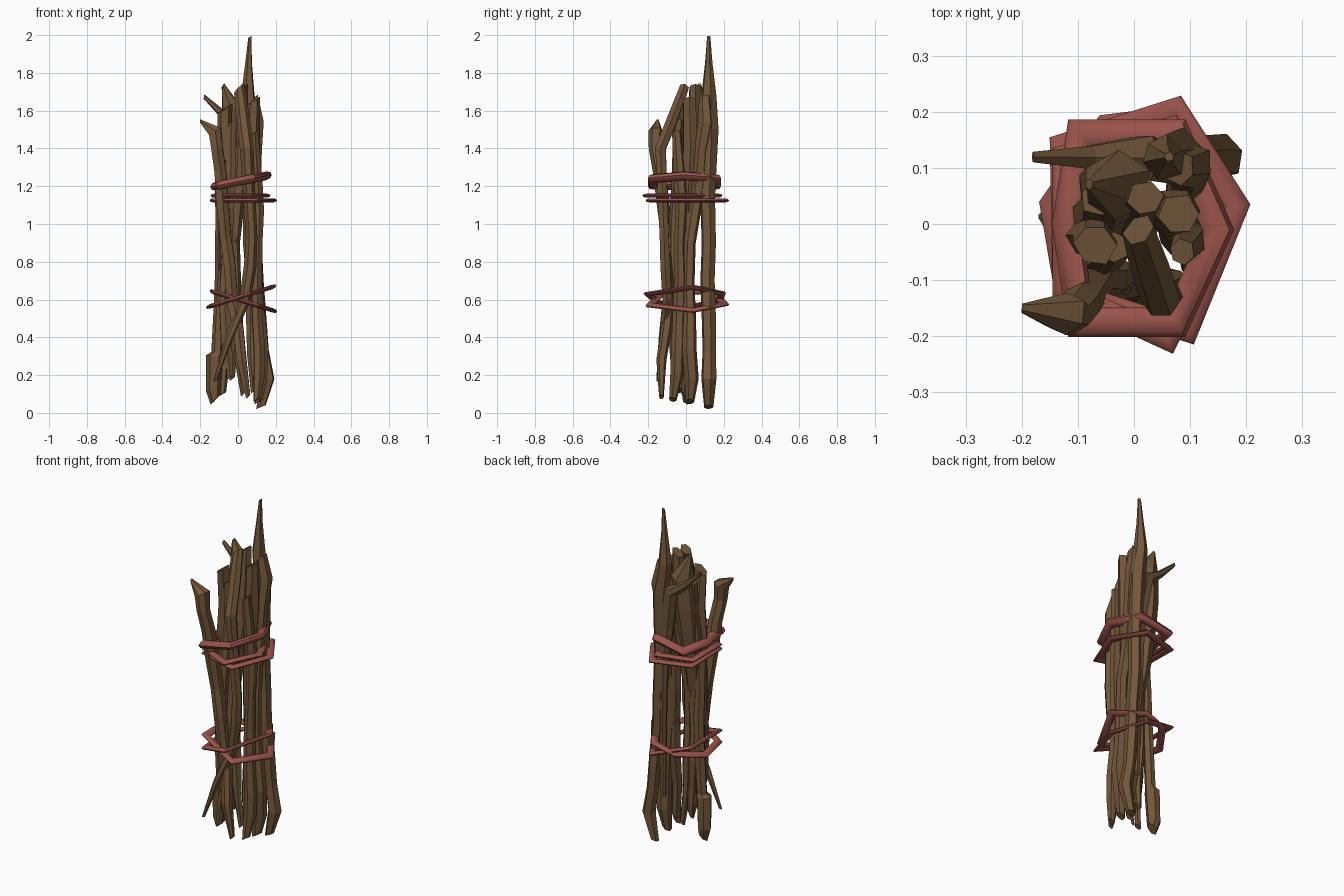
import bpy
import bmesh
import math
import random
from mathutils import Vector

cube = bpy.data.objects.get("Cube")
if cube:
    bpy.data.objects.remove(cube, do_unlink=True)

random.seed(7)
SIDES = 6


def make_material(name, color):
    mat = bpy.data.materials.new(name)
    mat.use_nodes = True
    mat.diffuse_color = color
    mat.node_tree.nodes["Principled BSDF"].inputs["Base Color"].default_value = color
    return mat


wood = make_material("brown wood", (0.17, 0.095, 0.043, 1))
cord = make_material("red cord", (0.32, 0.087, 0.07, 1))


def bridge(bm, low, high):
    for k in range(len(low)):
        n = (k + 1) % len(low)
        bm.faces.new((low[k], low[n], high[n], high[k]))


def add_object(name, bm, mat):
    bmesh.ops.recalc_face_normals(bm, faces=bm.faces[:])
    mesh = bpy.data.meshes.new(name)
    bm.to_mesh(mesh)
    bm.free()
    mesh.materials.append(mat)
    obj = bpy.data.objects.new(name, mesh)
    bpy.context.collection.objects.link(obj)
    return obj


def add_knots(points):
    """Break long straight runs with a slightly offset, uneven joint."""
    path = [points[0]]
    for a, b in zip(points, points[1:]):
        if abs(b[2] - a[2]) > 0.28:
            t = random.uniform(0.4, 0.6)
            mid = [p + (q - p) * t for p, q in zip(a, b)]
            mid[0] += random.uniform(-0.01, 0.01)
            mid[1] += random.uniform(-0.008, 0.008)
            mid[3] *= random.uniform(0.9, 1.1)
            path.append(mid)
        path.append(b)
    return path


def stick(name, *points):
    """Faceted branch with slanted ends, through points given as x, y, z, radius."""
    path = add_knots(points)
    centers = [Vector(p[:3]) for p in path]
    last = len(path) - 1
    phase = random.uniform(0, math.pi)
    uneven = [random.uniform(0.92, 1.22) for _ in range(SIDES)]
    bm = bmesh.new()
    rings = []
    for i, center in enumerate(centers):
        axis = (centers[min(i + 1, last)] - centers[max(i - 1, 0)]).normalized()
        u = Vector((0, 1, 0)).cross(axis).normalized()
        v = axis.cross(u)
        slant = 0.7 if i in (0, last) else 0
        ring = []
        for k in range(SIDES):
            angle = phase + math.tau * k / SIDES
            offset = u * math.cos(angle) + v * math.sin(angle) + axis * slant * math.cos(angle)
            ring.append(bm.verts.new(center + offset * path[i][3] * uneven[k]))
        rings.append(ring)
    for low, high in zip(rings, rings[1:]):
        bridge(bm, low, high)
    bm.faces.new(rings[0])
    bm.faces.new(rings[-1])
    add_object(name, bm, wood)


def binding(name, height, slope, width, depth, corners):
    """Mitred cord loop through x, y corners, rising along x by the slope."""
    points = [Vector(c) for c in corners]
    bm = bmesh.new()
    rings = []
    for i, point in enumerate(points):
        into = (point - points[i - 1]).normalized()
        out = (points[(i + 1) % len(points)] - point).normalized()
        along = (into + out).normalized()
        side = Vector((along.y, -along.x)) / along.dot(out)
        ring = []
        for k in range(8):
            angle = math.tau * k / 8
            spot = point + side * width * math.cos(angle)
            z = height + slope * spot.x + depth * math.sin(angle)
            ring.append(bm.verts.new((spot.x, spot.y, z)))
        rings.append(ring)
    for i, ring in enumerate(rings):
        bridge(bm, rings[i - 1], ring)
    obj = add_object(name, bm, cord)
    bpy.ops.object.select_all(action="DESELECT")
    obj.select_set(True)
    bpy.context.view_layer.objects.active = obj
    bpy.ops.object.shade_smooth_by_angle(angle=math.radians(50))


# Back sticks
stick("tall_spike_stick", (.12, .12, .03, .022), (.155, .12, .18, .036), (.115, .12, .5, .034),
      (.09, .12, .9, .034), (.075, .12, 1.5, .046), (.05, .12, 1.68, .036),
      (.055, .12, 1.85, .018), (.062, .12, 1.99, .008))
stick("left_swollen_stick", (.11, .02, .06, .022), (.12, .03, .18, .036), (.115, .02, .5, .032),
      (.1, .02, .9, .03), (.09, .07, 1.25, .034), (.1, .105, 1.54, .039), (.08, .1, 1.66, .03))
stick("back_forked_stick", (.07, .11, .3, .015), (.065, .12, .9, .024), (.04, .11, 1.3, .036),
      (.01, .12, 1.52, .042), (-.08, .12, 1.58, .022), (-.18, .12, 1.675, .01))

# Middle sticks
stick("thick_based_right_stick", (-.12, .01, .07, .026), (-.13, .015, .12, .036),
      (-.125, .01, .3, .04), (-.11, .01, .32, .028), (-.095, .01, .6, .028),
      (-.09, 0, .9, .028), (-.085, -.02, 1.2, .034), (-.07, -.035, 1.61, .034))
stick("broad_pointed_stick", (-.03, .0, .18, .014), (-.04, -.01, .5, .03),
      (-.04, -.01, .9, .032), (-.045, .04, 1.3, .052), (-.03, .065, 1.6, .056),
      (-.08, .07, 1.735, .009))
stick("center_stick", (.03, -.01, .1, .014), (-.01, -.01, .5, .03), (-.025, 0, .9, .03),
      (.01, .03, 1.3, .038), (.02, .045, 1.72, .028))
stick("right_slim_stick", (-.08, -.06, .1, .016), (-.06, -.03, .4, .028), (-.07, -.035, .9, .03),
      (-.08, .02, 1.2, .034), (-.065, .05, 1.58, .03))
stick("left_inner_stick", (.09, -.04, .12, .02), (.08, -.01, .5, .033), (.06, .01, .9, .03),
      (.075, .02, 1.4, .04), (.08, .015, 1.65, .033))
stick("left_outer_stick", (.1, -.07, .07, .02), (.11, -.05, .2, .034), (.1, -.04, .5, .032),
      (.105, -.035, .9, .026), (.1, -.03, 1.2, .033), (.085, -.05, 1.48, .024))

# Front sticks
stick("front_crossing_stick", (-.12, -.15, .17, .008), (-.05, -.13, .38, .018),
      (.04, -.1, .6, .028), (.075, -.115, .93, .028), (.06, -.125, 1.2, .03),
      (.05, -.135, 1.4, .033), (.03, -.07, 1.56, .033), (.01, -.01, 1.72, .028))
stick("front_flared_stick", (.055, -.13, .085, .012), (.02, -.13, .28, .026),
      (-.03, -.09, .6, .03), (-.065, -.1, .93, .03), (-.08, -.12, 1.1, .033),
      (-.11, -.165, 1.4, .031), (-.12, -.16, 1.49, .037), (-.2, -.15, 1.545, .008))
stick("front_inner_stick", (-.04, -.06, .19, .016), (-.06, -.06, .38, .03), (-.07, -.06, .6, .03),
      (-.055, -.06, 1, .032), (-.035, -.04, 1.54, .028))

# Cord bindings
pentagon = ((.185, .033), (.075, .205), (-.13, .14), (-.125, -.12), (.095, -.19))
binding("upper_thick_binding", 1.225, .2, .026, .023,
        ((.15, -.01), (.075, .16), (-.095, .16), (-.12, 0), (-.095, -.175), (.075, -.175)))
binding("upper_thin_binding", 1.15, 0, .02, .011,
        ((.15, -.02), (.065, .17), (-.125, .12), (-.125, -.12), (.06, -.205)))
binding("middle_thin_binding", 1.125, 0, .02, .011, pentagon)
binding("lower_binding_falling", .6, -.31, .02, .012, pentagon)
binding("lower_binding_rising", .61, .31, .02, .012,
        ((.18, .033), (.07, .19), (-.05, .175), (-.148, .035), (-.12, -.13), (.06, -.2)))
